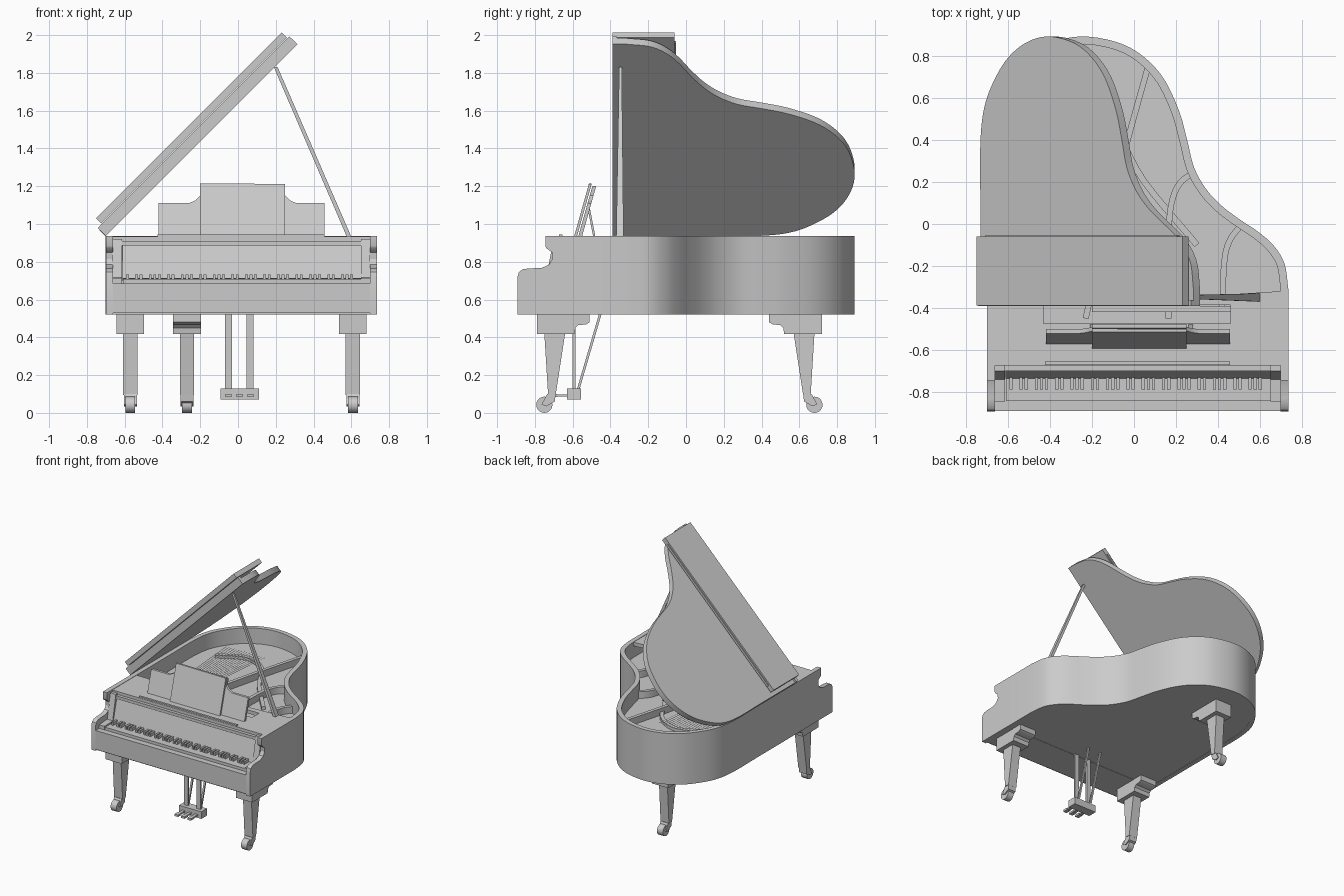
import bpy, bmesh, math
from mathutils import Vector

if "Cube" in bpy.data.objects:
    bpy.data.objects.remove(bpy.data.objects["Cube"])

mat = bpy.data.materials.new("satin_grey")
mat.diffuse_color = (0.6, 0.6, 0.6, 1)
mat.use_nodes = True
mat.node_tree.nodes["Principled BSDF"].inputs["Base Color"].default_value = mat.diffuse_color


def prism(name, pts, lo, hi, plane):
    """Extrude a 2D profile; plane maps (a, b, depth) to a 3D point."""
    bm = bmesh.new()
    rings = [[bm.verts.new(plane(a, b, d)) for a, b in pts] for d in (lo, hi)]
    n = len(pts)
    bm.faces.new(rings[0])
    bm.faces.new(rings[1])
    for i in range(n):
        j = (i + 1) % n
        bm.faces.new((rings[0][i], rings[0][j], rings[1][j], rings[1][i]))
    return finish(name, bm)


def finish(name, bm):
    bmesh.ops.recalc_face_normals(bm, faces=bm.faces)
    me = bpy.data.meshes.new(name)
    bm.to_mesh(me)
    bm.free()
    ob = bpy.data.objects.new(name, me)
    bpy.context.collection.objects.link(ob)
    me.materials.append(mat)
    return ob


def XY(a, b, d): return Vector((a, b, d))
def YZ(a, b, d): return Vector((d, a, b))
def XZ(a, b, d): return Vector((a, d, b))


def LID(u, y, w):
    # lid plane, hinged on the left edge and raised 45 degrees
    s = math.sqrt(0.5)
    return Vector((-0.70 + (u - w) * s, y, 0.937 + (u + w) * s))


def box(name, x0, x1, y0, y1, z0, z1):
    return prism(name, [(x0, y0), (x1, y0), (x1, y1), (x0, y1)], z0, z1, XY)


def bar(name, a, b, wx, wy, wx2=None, wy2=None):
    """Square stick from a to b with horizontal end sections."""
    wx2, wy2 = wx2 or wx, wy2 or wy
    bm = bmesh.new()
    r = [[bm.verts.new((p[0] + i * u / 2, p[1] + j * v / 2, p[2]))
          for i, j in ((-1, -1), (1, -1), (1, 1), (-1, 1))]
         for p, u, v in ((a, wx, wy), (b, wx2, wy2))]
    bm.faces.new(r[0])
    bm.faces.new(r[1])
    for i in range(4):
        j = (i + 1) % 4
        bm.faces.new((r[0][i], r[0][j], r[1][j], r[1][i]))
    return finish(name, bm)


def smooth(pts, n=5):
    """Catmull-Rom curve through the points."""
    p = [Vector(q) for q in pts]
    p = [2 * p[0] - p[1]] + p + [2 * p[-1] - p[-2]]
    out = []
    for i in range(1, len(p) - 2):
        a, b, c, d = p[i - 1:i + 3]
        for k in range(n):
            t = k / n
            out.append(0.5 * (2 * b + (c - a) * t + (2 * a - 5 * b + 4 * c - d) * t * t
                              + (3 * b - a - 3 * c + d) * t ** 3))
    return out + [p[-2]]


def offset(path, w):
    """Shift a path to its right side."""
    out = []
    for i, p in enumerate(path):
        d = (path[min(i + 1, len(path) - 1)] - path[max(i - 1, 0)]).normalized()
        out.append(p + Vector((d.y, -d.x)) * w)
    return out


def strip(path, w):
    return offset(path, -w / 2) + offset(path, w / 2)[::-1]


# Case outline: left side, round tail, waisted right side
curve = smooth([(-.70, .1), (-.70, .38), (-.675, .55), (-.61, .68), (-.51, .795), (-.38, .868),
                (-.235, .893), (-.07, .862), (.048, .795), (.143, .69), (.214, .54),
                (.252, .405), (.286, .27), (.343, .167), (.414, .09), (.5, .024),
                (.595, -.04), (.667, -.105), (.717, -.19), (.735, -.31)])
outline = [Vector((-.70, -.62))] + curve + [Vector((.735, -.62))]
inner = offset(outline, .037)
prism("rim", outline + inner[::-1], .52, .937, XY)
prism("soundboard", offset(outline, .03), .53, .81, XY)
prism("case_bottom", [(-.69, -.87)] + offset(outline, .003) + [(.72, -.87)], .522, .56, XY)

# Scrolled arms beside the keyboard
arm = [(-.60, .52), (-.892, .52), (-.892, .72), (-.885, .745), (-.865, .76), (-.83, .765),
       (-.765, .767), (-.725, .785), (-.708, .815), (-.71, .85), (-.74, .873),
       (-.745, .885), (-.745, .937), (-.60, .937)]
for nm, x in (("arm_left", -.70), ("arm_right", .698)):
    prism(nm, arm, x, x + .037, YZ)

# Keyboard
box("keybed", -.665, .70, -.875, -.60, .52, .685)
box("key_slip", -.665, .70, -.89, -.845, .53, .685)
box("white_keys", -.61, .65, -.843, -.70, .68, .708)
kw = 1.26 / 52
for i in range(51):
    if i % 7 in (0, 2, 3, 5, 6):
        x = -.61 + (i + 1) * kw
        box("black_key", x - .0075, x + .0075, -.787, -.73, .70, .732)
for nm, x in (("cheek_left", -.664), ("cheek_right", .65)):
    prism(nm, [(-.845, .68), (-.845, .715), (-.74, .72), (-.70, .92), (-.6, .92), (-.6, .68)],
          x, x + .05, YZ)
prism("fallboard", [(-.735, .712), (-.69, .885), (-.62, .885), (-.62, .70)], -.612, .652, YZ)
box("fallboard_cap", -.664, .70, -.70, -.62, .885, .91)

# Fixed top panel around the tuning opening
box("top_panel_front", -.664, .70, -.675, -.475, .905, .934)
box("top_panel_left", -.664, -.43, -.475, -.36, .905, .934)
prism("top_panel_right", [(.46, -.475), (.70, -.475), (.70, -.32), (.30, -.345), (.30, -.385), (.46, -.385)],
      .905, .934, XY)
box("pin_block", -.43, .46, -.475, -.37, .80, .85)
box("pin_rail", -.20, .46, -.42, -.39, .85, .885)
box("music_ledge", -.425, .457, -.672, -.655, .92, .945)

# Music desk: wide back panel and a taller bowed centre
def desk(w0):
    return lambda a, b, d: Vector((a, w0 + (b - .935) * .28 + d, b))

prism("desk_wings", [(-.42, .925), (.457, .925), (.457, 1.11), (.31, 1.11), (.275, 1.125),
                     (.25, 1.15), (.25, 1.20), (-.2, 1.20), (-.2, 1.15), (-.225, 1.125),
                     (-.26, 1.11), (-.42, 1.11)], 0, .02, desk(-.57))
prism("desk_centre", [(-.2, .925), (.25, .925), (.25, 1.212), (-.2, 1.215)], 0, .015, desk(-.592))
for x in (-.2, .27):
    bar("desk_prop", (x, -.485, .93), (x, -.515, 1.085), .02, .012)

# Raised lid with folded front flap
lid_pts = [(-.70, -.39)] + [tuple(p) for p in curve] + [(.735, -.39)]
lid_pts = [(x + .70, y) for x, y in lid_pts]
prism("lid", lid_pts, 0, .045, LID)
prism("lid_edge", [(0, -.39), (1.434, -.39), (1.434, -.365), (0, -.365)], .045, .06, LID)
prism("lid_flap", [(.03, -.388), (1.42, -.388), (1.42, -.06), (.03, -.06)], .064, .102, LID)
prism("flap_hinge", [(.08, -.075), (1.37, -.075), (1.37, -.052), (.08, -.052)], .074, .09, LID)
bar("lid_prop", (.602, -.35, .90), (.20, -.347, 1.83), .024, .04, .02, .014)

# Iron frame ribs inside the case
ribs = [[(.07, .76), (-.03, .40), (-.13, 0), (-.23, -.45)],
        [(.29, .25), (.215, .19), (.175, .08), (.165, -.1), (.165, -.45)],
        [(.51, -.005), (.455, -.08), (.43, -.18), (.42, -.40)]]
for r in ribs:
    prism("frame_rib", strip(smooth(r), .028), .80, .865, XY)
prism("bridge", strip(smooth([(-.52, .45), (-.3, .55), (-.1, .45), (.05, .2), (.3, -.1)]), .03),
      .80, .835, XY)
for i in range(16):
    x = -.43 + i * .011
    bar("bass_string", (x, -.44, .85), (x - .08 + i * .012, .58, .85), .004, .006)

# Legs with stepped blocks and casters
block = [(-.14, .525), (.14, .525), (.14, .48), (.12, .468), (.08, .465), (.065, .45),
         (.06, .418), (-.14, .418)]
taper = [(-.10, .42), (.01, .42), (-.04, .095), (-.08, .095)]
fork = [(-.085, .1), (-.04, .1), (-.045, .06), (-.09, .035), (-.115, .045)]
wheel = [(-.10 + .043 * math.cos(t * math.pi / 10), .043 + .043 * math.sin(t * math.pi / 10))
         for t in range(20)]
for x, y, s in ((-.57, -.65, 1), (.608, -.65, 1), (-.27, .58, -1)):
    for nm, prof, w in (("leg_block", block, .073), ("leg", taper, .038),
                        ("caster_fork", fork, .034), ("caster_wheel", wheel, .026)):
        prism(nm, [(y + s * a, b) for a, b in prof], x - w, x + w, YZ)

# Pedal lyre
box("pedal_box", -.092, .11, -.63, -.557, .07, .128)
for x in (-.05, .063):
    bar("lyre_post", (x, -.593, .12), (x, -.593, .53), .038, .014)
    bar("lyre_brace", (x, -.572, .12), (x, -.452, .53), .014, .014)
for x in (-.05, .008, .066):
    box("pedal", x - .012, x + .012, -.72, -.62, .086, .098)
    box("pedal_tip", x - .016, x + .016, -.725, -.68, .084, .1)

# Smooth shading with sharp edges kept
for ob in bpy.context.collection.objects:
    ob.select_set(True)
    bpy.context.view_layer.objects.active = ob
bpy.ops.object.shade_smooth_by_angle(angle=math.radians(30))
